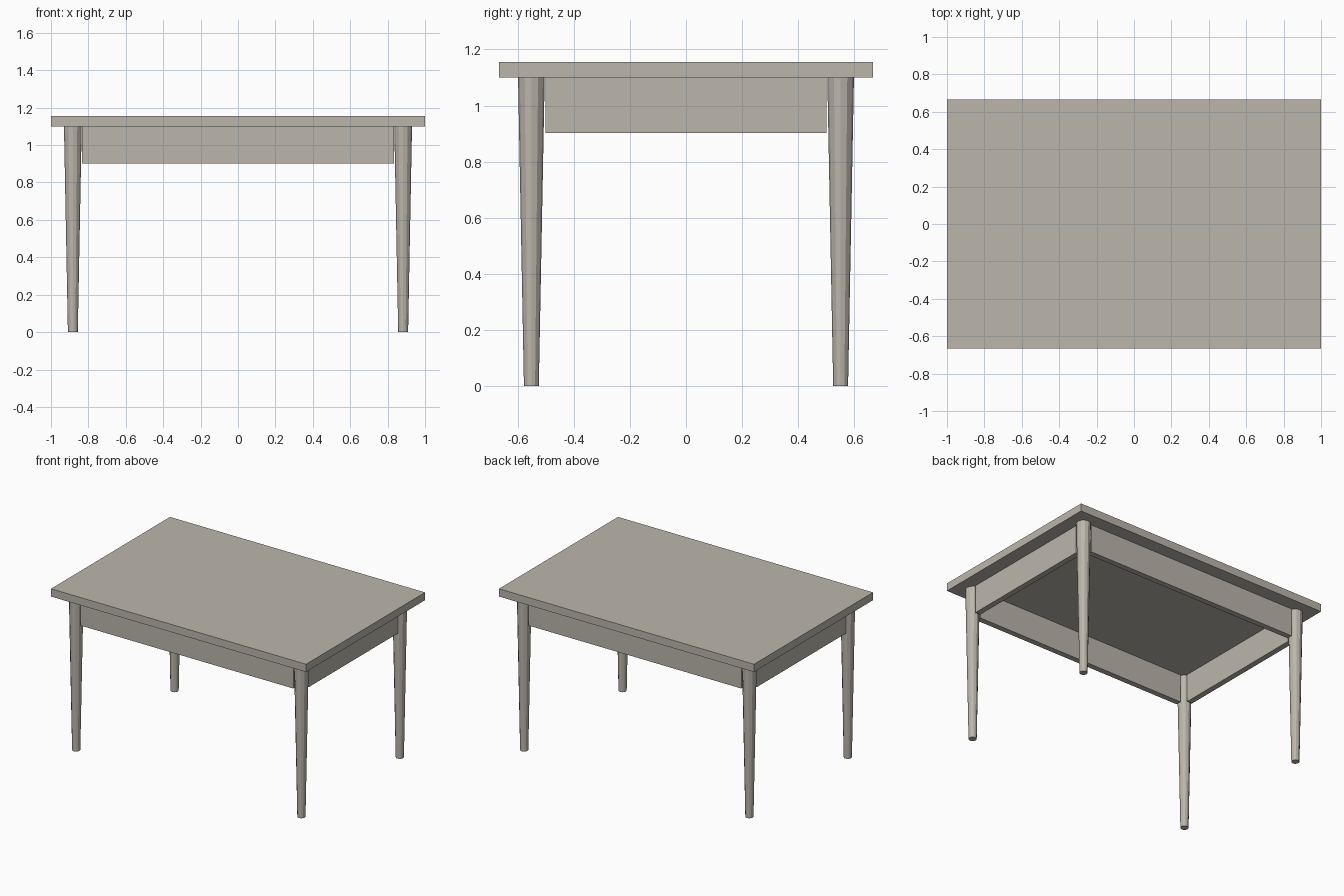
import bpy
import bmesh

if "Cube" in bpy.data.objects:
    bpy.data.objects.remove(bpy.data.objects["Cube"])

TOP_Z, UNDER_Z = 1.155, 1.10
LEG_X, LEG_Y = 0.883, 0.551
APRON_BOTTOM, APRON_T = 0.902, 0.04

wood = bpy.data.materials.new("pale_grey_wood")
wood.diffuse_color = (0.50, 0.47, 0.41, 1)
wood.use_nodes = True
wood.node_tree.nodes["Principled BSDF"].inputs["Base Color"].default_value = wood.diffuse_color


def finish(name, bm):
    mesh = bpy.data.meshes.new(name)
    bm.to_mesh(mesh)
    bm.free()
    mesh.materials.append(wood)
    obj = bpy.data.objects.new(name, mesh)
    bpy.context.collection.objects.link(obj)
    return obj


def box(name, size, centre):
    bm = bmesh.new()
    bmesh.ops.create_cube(bm, size=1)
    bmesh.ops.scale(bm, vec=size, verts=bm.verts)
    bmesh.ops.translate(bm, vec=centre, verts=bm.verts)
    return finish(name, bm)


def tapered_leg(name, x, y):
    bm = bmesh.new()
    bmesh.ops.create_cone(bm, cap_ends=True, segments=12, radius1=0.0265,
                          radius2=0.0475, depth=UNDER_Z)
    bmesh.ops.translate(bm, vec=(x, y, UNDER_Z / 2), verts=bm.verts)
    return finish(name, bm)


# Table top
box("table_top", (2, 1.333, TOP_Z - UNDER_Z), (0, 0, (TOP_Z + UNDER_Z) / 2))

# Apron boards, each set between two legs
height, mid = UNDER_Z - APRON_BOTTOM, (UNDER_Z + APRON_BOTTOM) / 2
for side, s in (("front", -1), ("back", 1)):
    box(side + "_apron", (1.667, APRON_T, height), (0, s * LEG_Y, mid))
for side, s in (("left", -1), ("right", 1)):
    box(side + "_apron", (APRON_T, 1.0, height), (s * LEG_X, 0, mid))

# Tapered legs
for fb, sy in (("front", -1), ("back", 1)):
    for lr, sx in (("left", -1), ("right", 1)):
        tapered_leg(f"{fb}_{lr}_leg", sx * LEG_X, sy * LEG_Y)
